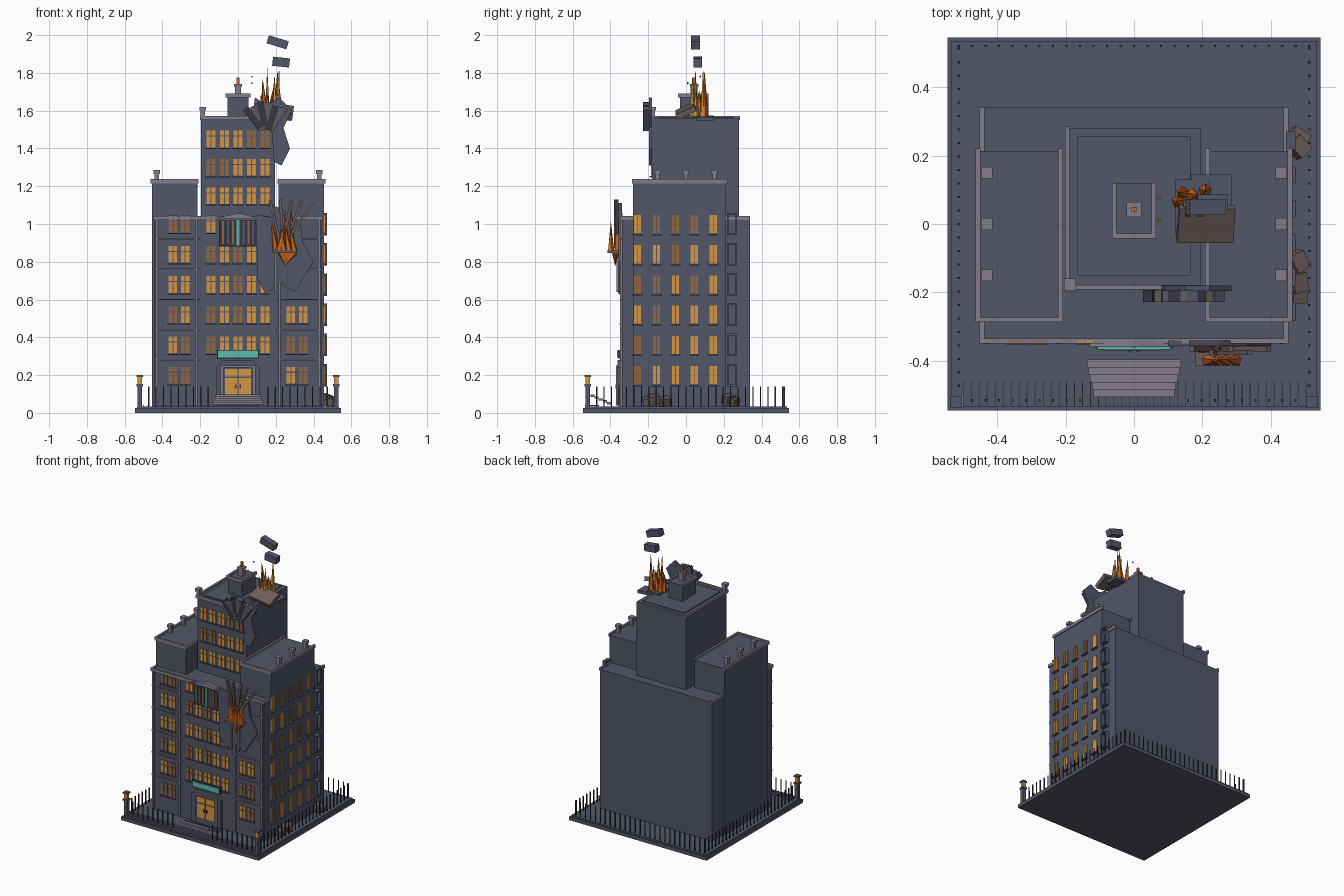
import bpy, bmesh, math, random
from mathutils import Vector, Matrix, Euler

random.seed(4)
if "Cube" in bpy.data.objects:
    bpy.data.objects.remove(bpy.data.objects["Cube"])


def material(name, r, g, b):
    m = bpy.data.materials.new(name)
    m.use_nodes = True
    m.diffuse_color = (r, g, b, 1)
    m.node_tree.nodes["Principled BSDF"].inputs["Base Color"].default_value = (r, g, b, 1)
    return m


WALL = material("slate wall", .085, .095, .14)
TRIM = material("pale stone", .23, .20, .26)
IRON = material("dark iron", .035, .037, .055)
AMBER = material("lit glass", .65, .30, .06)
DIM = material("dim glass", .28, .14, .055)
TEAL = material("teal", .10, .50, .43)
FIRE = material("fire orange", .60, .13, .015)
GOLD = material("flame gold", .55, .28, .04)
BROWN = material("scorched brown", .15, .11, .10)


def finish(name, bm, mat):
    bmesh.ops.recalc_face_normals(bm, faces=bm.faces)
    mesh = bpy.data.meshes.new(name)
    bm.to_mesh(mesh)
    bm.free()
    mesh.materials.append(mat)
    ob = bpy.data.objects.new(name, mesh)
    bpy.context.collection.objects.link(ob)
    return ob


def add_box(bm, centre, size, rot=(0, 0, 0)):
    mat = Matrix.LocRotScale(Vector(centre), Euler([math.radians(a) for a in rot]), Vector(size))
    bmesh.ops.create_cube(bm, size=1, matrix=mat)


def boxes(name, mat, items):
    """Each item is (x0, x1, y0, y1, z0, z1)."""
    bm = bmesh.new()
    for a, b, c, d, e, f in items:
        add_box(bm, ((a + b) / 2, (c + d) / 2, (e + f) / 2), (b - a, d - c, f - e))
    return finish(name, bm, mat)


def blocks(name, mat, items):
    """Each item is (centre, size, rotation in degrees)."""
    bm = bmesh.new()
    for item in items:
        add_box(bm, *item)
    return finish(name, bm, mat)


def plate(name, mat, outline, y0, y1):
    bm = bmesh.new()
    face = bm.faces.new([bm.verts.new((x, y0, z)) for x, z in outline])
    new = bmesh.ops.extrude_face_region(bm, geom=[face])["geom"]
    bmesh.ops.translate(bm, vec=(0, y1 - y0, 0), verts=[v for v in new if isinstance(v, bmesh.types.BMVert)])
    return finish(name, bm, mat)


def spikes(name, mat, items):
    """Each item is (x, y, z, radius, height, lean)."""
    bm = bmesh.new()
    for x, y, z, r, h, lean in items:
        mat4 = Matrix.Translation((x, y, z)) @ Matrix.Rotation(lean, 4, 'Y') @ Matrix.Translation((0, 0, h / 2))
        bmesh.ops.create_cone(bm, cap_ends=True, segments=5, radius1=r, radius2=0, depth=h, matrix=mat4)
    return finish(name, bm, mat)


def cornice(name, x0, x1, y0, y1, z, sides="LRF"):
    t, bars = .014, []
    if "L" in sides:
        bars.append((x0 - t / 2, x0 + t / 2, y0 - t / 2, y1, z - .01, z + .012))
    if "R" in sides:
        bars.append((x1 - t / 2, x1 + t / 2, y0 - t / 2, y1, z - .01, z + .012))
    bars.append((x0 - t / 2, x1 + t / 2, y0 - t / 2, y0 + t / 2, z - .01, z + .012))
    boxes(name, TRIM, bars)


# base plinth and stacked building masses
boxes("base_slab", WALL, [(-.545, .545, -.545, .545, 0, .025), (-.535, .535, -.535, .535, .025, .035)])
boxes("main_block", WALL, [(-.444, .444, -.34, .34, .03, 1.03)])
for side, name in ((-1, "right"), (1, "left")):
    x0, x1 = sorted((side * .215, side * .456))
    boxes(name + "_wing", WALL, [(x0, x1, -.28, .213, .03, 1.225)])
    cornice(name + "_wing_cornice", x0, x1, -.28, .22, 1.225)
    boxes(name + "_wing_vents", TRIM, [b for y in (-.15, 0, .15) for b in (
        (side * .43 - .011, side * .43 + .011, y - .011, y + .011, 1.22, 1.27),
        (side * .43 - .017, side * .43 + .017, y - .017, y + .017, 1.265, 1.285))])
boxes("tower", WALL, [(-.195, .195, -.18, .28, 1, 1.56), (-.165, .165, -.15, .255, 1.56, 1.566)])
cornice("tower_cornice", -.195, .195, -.185, .285, 1.56, "L")
cornice("main_cornice", -.444, .444, -.342, .34, 1.03)
boxes("penthouse", WALL, [(-.055, .055, -.033, .12, 1.56, 1.68)])
cornice("penthouse_cornice", -.058, .058, -.035, .12, 1.68)
boxes("penthouse_chimney", TRIM, [(-.017, .017, .025, .06, 1.68, 1.735), (-.022, .022, .02, .065, 1.725, 1.74)])
boxes("beacon", FIRE, [(-.007, .007, .036, .05, 1.74, 1.775)])
boxes("corner_chimney", TRIM, [(-.198, -.175, -.19, -.165, 1.55, 1.61), (-.204, -.169, -.196, -.159, 1.6, 1.62)])

# windows: panes, frames and sills
rows = [.2 + .16 * i for i in range(6)]
tower_rows = [1.15, 1.3, 1.45]
panes, frames = {True: [], False: []}, []


def front_window(x, z, y):
    lit = random.random() > .3
    for s in (-1, 1):
        a, b = sorted((x + s * .003, x + s * .023))
        panes[lit] += [(a, b, y - .006, y, z - .044, z + .012), (a, b, y - .006, y, z + .018, z + .044)]
    frames.append((x - .029, x + .029, y - .012, y, z - .054, z - .047))


for i, z in enumerate(rows):
    for x in (-.345, -.28, .28, .345):
        if x < 0 or i < 3:
            front_window(x, z, -.34)
    for x in (-.143, -.071, 0, .071, .143):
        if i > 0 and (i < 5 or x < -.1):
            front_window(x, z, -.34)
    for k in range(6):
        y = -.256 + k * .1
        lit = random.random() > .35
        if k < 5:
            for s in (-1, 1):
                a, b = sorted((y + s * .002, y + s * .019))
                panes[lit].append((.456, .462, a, b, z - .048, z + .048))
            frames.append((.45, .472, y - .026, y + .026, z - .06, z - .052))
        else:
            for s in (-1, 1):
                frames += [(.444, .472, y + s * .022 - .004, y + s * .022 + .004, z - .055, z + .055),
                           (.444, .472, y - .026, y + .026, z + s * .055 - .004, z + s * .055 + .004)]
for z in tower_rows:
    for x in (-.143, -.071, 0, .071, .143):
        front_window(x, z, -.18)
boxes("lit_panes", AMBER, panes[True])
boxes("dim_panes", DIM, panes[False])
boxes("window_trim", WALL, frames)

# facade pilasters and floor bands
boxes("pilasters", TRIM, [(x - .006, x + .006, -.35, -.34, .035, 1.03) for x in (-.43, -.22, .22, .43)])
boxes("floor_bands", TRIM, [(min(s * .2, s * .444), max(s * .2, s * .444), -.349, -.34, z + .077, z + .084)
                            for z in rows[:5] for s in (-1, 1)])

# entrance, sign and steps
plate("door_surround", WALL, [(-.115, .04), (-.115, .24), (-.08, .28), (.08, .28), (.115, .24), (.115, .04)], -.34, -.362)
boxes("door_trim", TRIM, [(s * .085 - .007, s * .085 + .007, -.37, -.36, .04, .245) for s in (-1, 1)]
      + [(-.092, .092, -.37, -.36, .24, .252)])
boxes("door_leaves", AMBER, [(-.07, -.003, -.367, -.36, .085, .185), (.003, .07, -.367, -.36, .085, .185),
                             (-.07, -.003, -.367, -.36, .192, .232), (.003, .07, -.367, -.36, .192, .232)])
boxes("door_handles", IRON, [(s * .012 - .004, s * .012 + .004, -.372, -.365, .13, .15) for s in (-1, 1)])
boxes("sign_backing", IRON, [(-.112, .112, -.36, -.34, .288, .334)])
boxes("sign_face", TEAL, [(-.106, .106, -.366, -.36, .293, .329)])
boxes("steps", TRIM, [(-.138 + .005 * i, .138 - .005 * i, -.418 - .022 * i, -.396 - .022 * i,
                       .045 + .01 * i, .057 + .01 * i) for i in range(5)])

# banner panel with stripes and pediment
boxes("banner_panel", IRON, [(-.1, .1, -.355, -.34, .88, 1.025)])
stripes = [(x - .006, x + .006, -.36, -.355, .895, 1.015) for x in (-.08, -.053, -.027, .03, .055, .08)]
boxes("banner_bars", DIM, stripes[::2])
boxes("banner_posts", WALL, stripes[1::2])
boxes("banner_stripe", TEAL, [(-.007, .007, -.361, -.355, .885, 1.02)])
plate("pediment", TRIM, [(-.13, 1.028), (0, 1.058), (.13, 1.028)], -.335, -.36)

# burning breach on the facade
plate("facade_breach", WALL, [(.1, 1.05), (.2, 1.03), (.16, 1.11), (.25, 1.07), (.33, 1.0), (.345, .9), (.4, .8),
                              (.3, .64), (.22, .69), (.15, .63), (.1, .71)], -.34, -.357)
boxes("breach_ledge", BROWN, [(.18, .31, -.415, -.345, .847, .862)])
boxes("breach_braces", TRIM, [(x - .006, x + .006, -.368, -.355, .64, .85) for x in (.2, .26)])
spikes("breach_flames", FIRE, [(.2 + .014 * i, -.38 + .018 * (-1) ** i, .855, .018, random.uniform(.12, .24),
                                random.uniform(-.2, .25)) for i in range(8)])
spikes("breach_embers", FIRE, [(.23 + .022 * i, -.375, .85, .02, .075, math.pi + .3 * (i - 1)) for i in range(4)])
blocks("breach_planks", BROWN, [((.2 + .03 * i, -.365 - .01 * (i % 2), 1.0), (.014, .014, .26), (0, -14 + 12 * i, 0))
                                for i in range(5)])

# shattered upper tower corner
plate("tower_breach", WALL, [(.08, 1.6), (.13, 1.52), (.18, 1.49), (.19, 1.33), (.23, 1.31), (.275, 1.4), (.24, 1.51),
                             (.285, 1.6), (.22, 1.67), (.15, 1.63), (.09, 1.67)], -.18, -.196)
for j, (name, mat) in enumerate((("iron", IRON), ("brown", BROWN), ("wall", WALL))):
    blocks("tower_shards_" + name, mat, [((.08 + .05 * i + .016 * j, -.21, 1.56 + .02 * (i % 2)), (.035, .035, .13),
                                          (0, -38 + 28 * i + 9 * j, 0)) for i in range(3)])

# rooftop fire and flying masonry
blocks("roof_slab_brown", BROWN, [((.21, 0, 1.6), (.165, .11, .03), (25, 8, 0))])
blocks("roof_slab_dark", WALL, [((.225, .1, 1.56), (.12, .09, .02), (0, 4, 0)), ((.17, .05, 1.57), (.1, .16, .01), (0, 0, 0))])
flames = [(.13 + .013 * i, .065 + .035 * math.sin(i * 2.3), 1.57, .02, random.uniform(.12, .25),
           random.uniform(-.1, .12)) for i in range(8)]
spikes("roof_flames", FIRE, flames[::2] + flames[1:4])
spikes("roof_flame_tips", GOLD, flames[5::2] + [(.21, .09, 1.57, .016, .26, .03), (.155, .05, 1.57, .014, .26, 0)])
blocks("flying_blocks", WALL, [((.21, .05, 1.962), (.11, .046, .044), (0, 17, 0)),
                               ((.228, .063, 1.857), (.09, .046, .048), (0, 6, 0))])
blocks("sparks", GOLD, [((.073, y, z), (.008, .008, .008), (0, 30, 0)) for y, z in ((.01, 1.745), (.075, 1.78))])

# ground rubble beside the wing
blocks("rubble", BROWN, [((.48, y, .06 + .012 * (i % 2)), (.045, .055, .045), (12, 20, 15 * i))
                         for i, y in enumerate((-.2, -.17, -.11, .225, .25))])

# iron railing: upright posts on all sides, flat bars along the front
r, n = .512, 27
ticks = [-r + 2 * r * i / (n - 1) for i in range(n)]
spots = [(s * r, t) for t in ticks for s in (-1, 1)] + [(t, .52) for t in ticks]
spots += [(t, -.515) for t in ticks if abs(t) > .15]
boxes("railing_posts", IRON, [(x - .003, x + .003, y - .003, y + .003, .03, .14) for x, y in spots])
boxes("front_railing_bars", TRIM, [(x - .002, x + .002, -.535, -.46, .036, .042)
                                   for x in [-.5 + .0233 * i for i in range(44)]])

# gate pillars with lanterns
for s, name in ((-1, "right"), (1, "left")):
    x, y = s * .52, -.52
    boxes(name + "_gate_pillar", WALL, [(x - .013, x + .013, y - .013, y + .013, .03, .145),
                                        (x - .018, x + .018, y - .018, y + .018, .14, .152),
                                        (x - .018, x + .018, y - .018, y + .018, .19, .2)])
    boxes(name + "_lantern", AMBER, [(x - .012, x + .012, y - .012, y + .012, .152, .19)])
